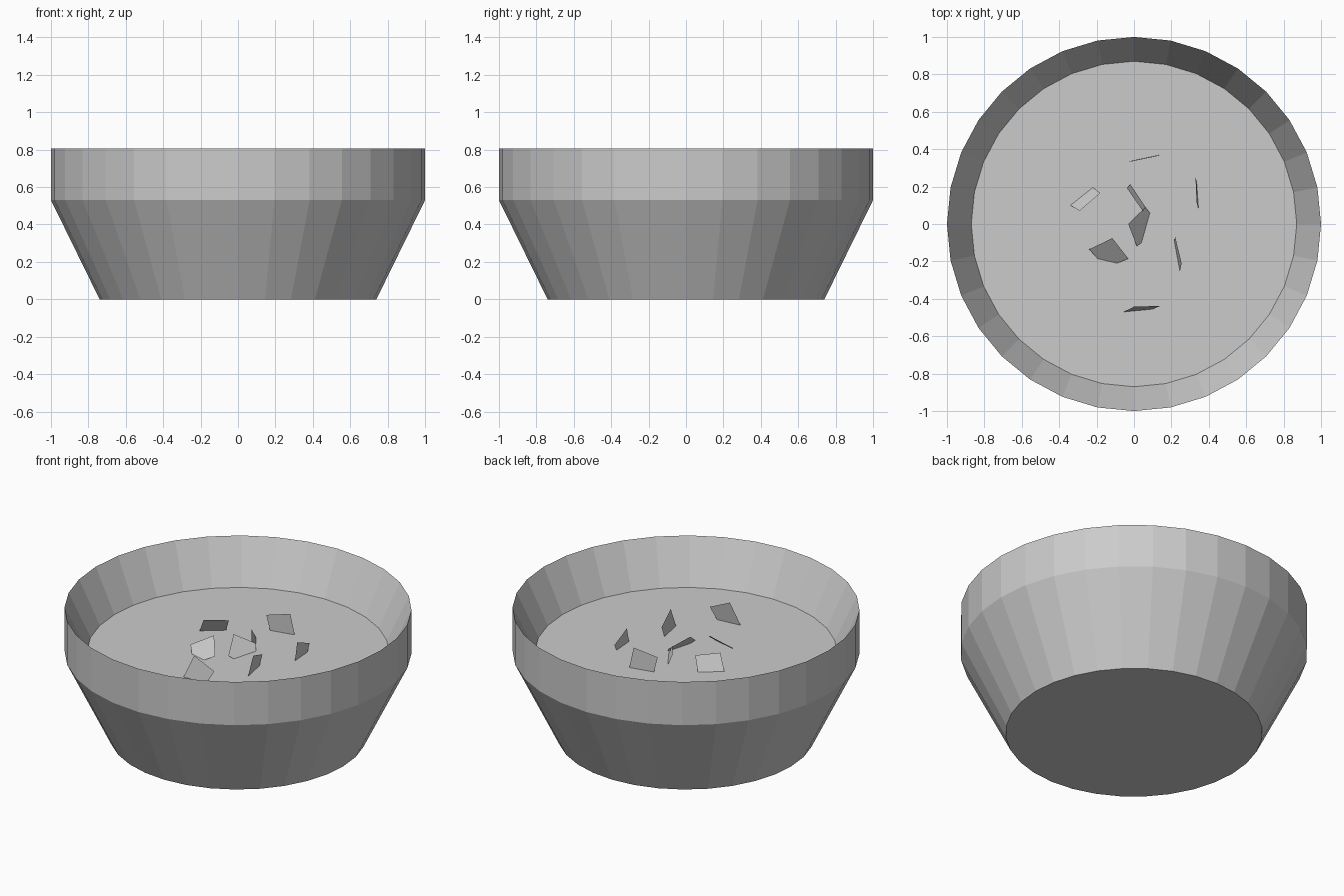
import bpy
import bmesh
from math import cos, sin, tau
from mathutils import Vector

SIDES = 32
LEVEL = 0.535   # height of the filling surface

cube = bpy.data.objects.get("Cube")
if cube:
    bpy.data.objects.remove(cube)

grey = bpy.data.materials.new("plain grey")
grey.use_nodes = True
shade = (0.6, 0.6, 0.6, 1)
grey.diffuse_color = shade
grey.node_tree.nodes["Principled BSDF"].inputs["Base Color"].default_value = shade


def finish(name, bm):
    mesh = bpy.data.meshes.new(name)
    bm.to_mesh(mesh)
    bm.free()
    mesh.materials.append(grey)
    obj = bpy.data.objects.new(name, mesh)
    bpy.context.collection.objects.link(obj)
    return obj


def ring(bm, radius, z):
    angles = [tau * i / SIDES for i in range(SIDES)]
    return [bm.verts.new((radius * cos(a), radius * sin(a), z)) for a in angles]


# Bowl: flat base, flared side, upright band and sloping inner wall
bm = bmesh.new()
profile = [(0.74, 0), (1, 0.53), (1, 0.805), (0.87, LEVEL)]
rings = [ring(bm, r, z) for r, z in profile]
bm.faces.new(rings[0][::-1])
for low, high in zip(rings, rings[1:]):
    for i in range(SIDES):
        j = (i + 1) % SIDES
        bm.faces.new((low[i], low[j], high[j], high[i]))
finish("bowl", bm)

# Filling: flat disc closing the inside
bm = bmesh.new()
bm.faces.new(ring(bm, 0.87, LEVEL))
finish("filling", bm)


def shard(name, start, end, lean, tips):
    """Flat chip: a base edge on the filling and tips (along, height),
    tilted sideways by lean per unit of height."""
    base, stop = Vector((*start, LEVEL)), Vector((*end, LEVEL))
    along = (stop - base).normalized()
    rise = Vector((-along.y * lean, along.x * lean, 1))
    points = [base, stop] + [base + along * a + rise * h for a, h in tips]
    bm = bmesh.new()
    face = bm.faces.new([bm.verts.new(p) for p in points])
    face.normal_update()
    if face.normal.z < 0:
        face.normal_flip()
    finish(name, bm)


# Shards standing in the filling
shard("left_back_shard", (-0.34, 0.1), (-0.22, 0.195), -0.57, [(0.166, 0.085), (0.02, 0.095)])
shard("back_shard", (-0.012, 0.338), (0.14, 0.37), -0.03, [(0.129, 0.13), (-0.021, 0.096)])
shard("right_back_shard", (0.335, 0.22), (0.345, 0.08), -0.08, [(0.103, 0.1), (-0.03, 0.045)])
shard("inner_back_shard", (-0.02, 0.21), (0.06, 0.09), -0.45, [(0.155, 0.05), (0.005, 0.055)])
shard("centre_shard", (0.085, 0.06), (0.04, -0.1), -0.95,
      [(0.191, 0.02), (0.089, 0.1), (-0.022, 0.033)])
shard("left_front_shard", (-0.195, -0.185), (-0.09, -0.21), 1.27,
      [(0.16, 0.03), (0.052, 0.098), (-0.055, 0.03)])
shard("right_front_shard", (0.215, -0.09), (0.245, -0.25), 0.14, [(0.125, 0.12), (-0.019, 0.065)])
shard("front_shard", (-0.055, -0.47), (0.1, -0.455), 0.165, [(0.197, 0.077), (0.058, 0.14)])
